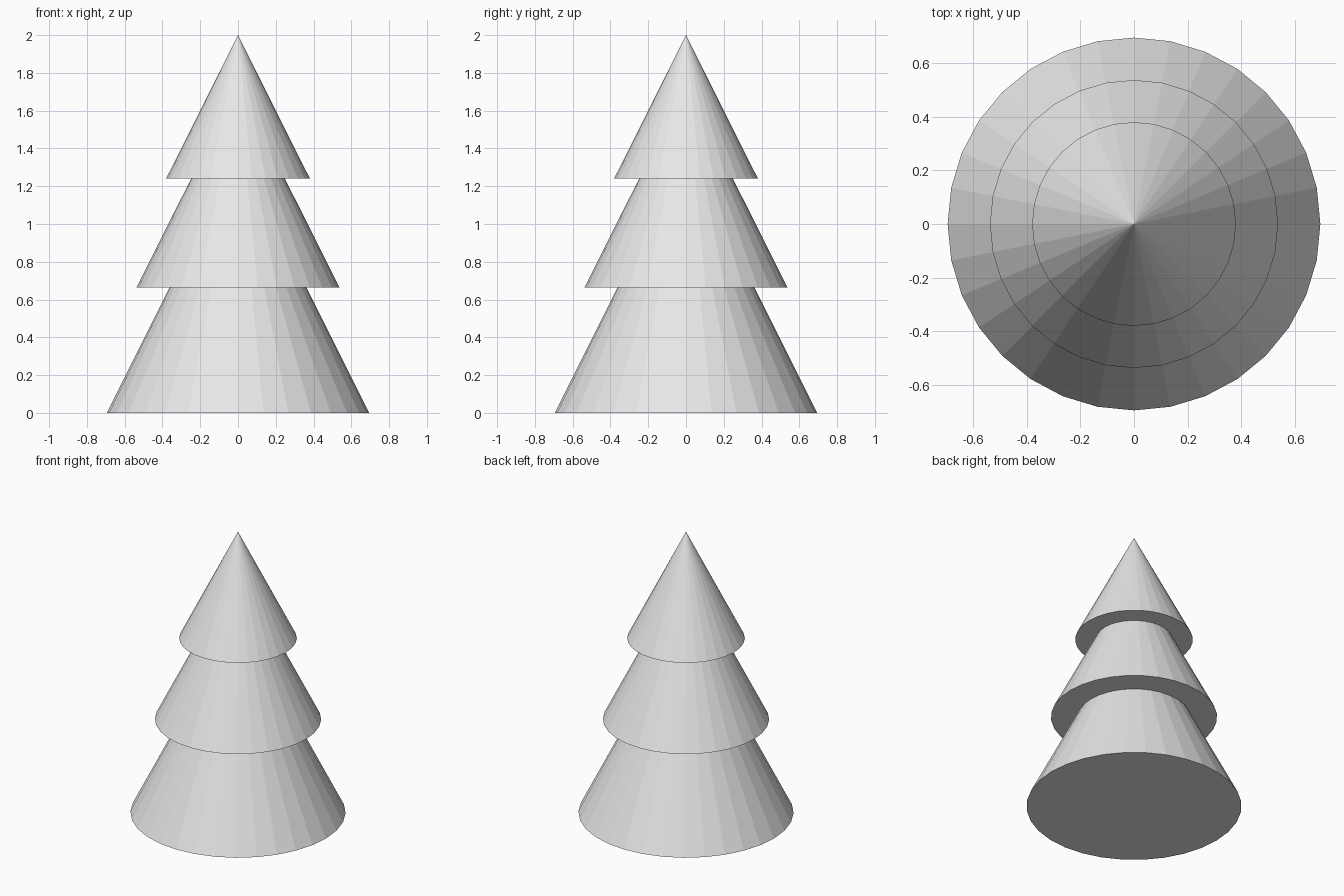
import bpy

cube = bpy.data.objects.get("Cube")
if cube:
    bpy.data.objects.remove(cube, do_unlink=True)

# Single plain grey
grey = bpy.data.materials.new("light_grey")
grey.use_nodes = True
colour = (0.8, 0.8, 0.8, 1.0)
grey.diffuse_color = colour
grey.node_tree.nodes["Principled BSDF"].inputs["Base Color"].default_value = colour


def tier(name, radius, base, apex):
    """Flat-shaded closed cone standing on height base."""
    height = apex - base
    bpy.ops.mesh.primitive_cone_add(
        vertices=32, radius1=radius, radius2=0, depth=height,
        end_fill_type='NGON', location=(0, 0, base + height / 2))
    cone = bpy.context.object
    cone.name = name
    cone.data.materials.append(grey)


# Three overlapping tiers of foliage
tier("lower_foliage", 0.695, 0.0, 1.39)
tier("middle_foliage", 0.537, 0.665, 1.735)
tier("upper_foliage", 0.38, 1.242, 2.0)
